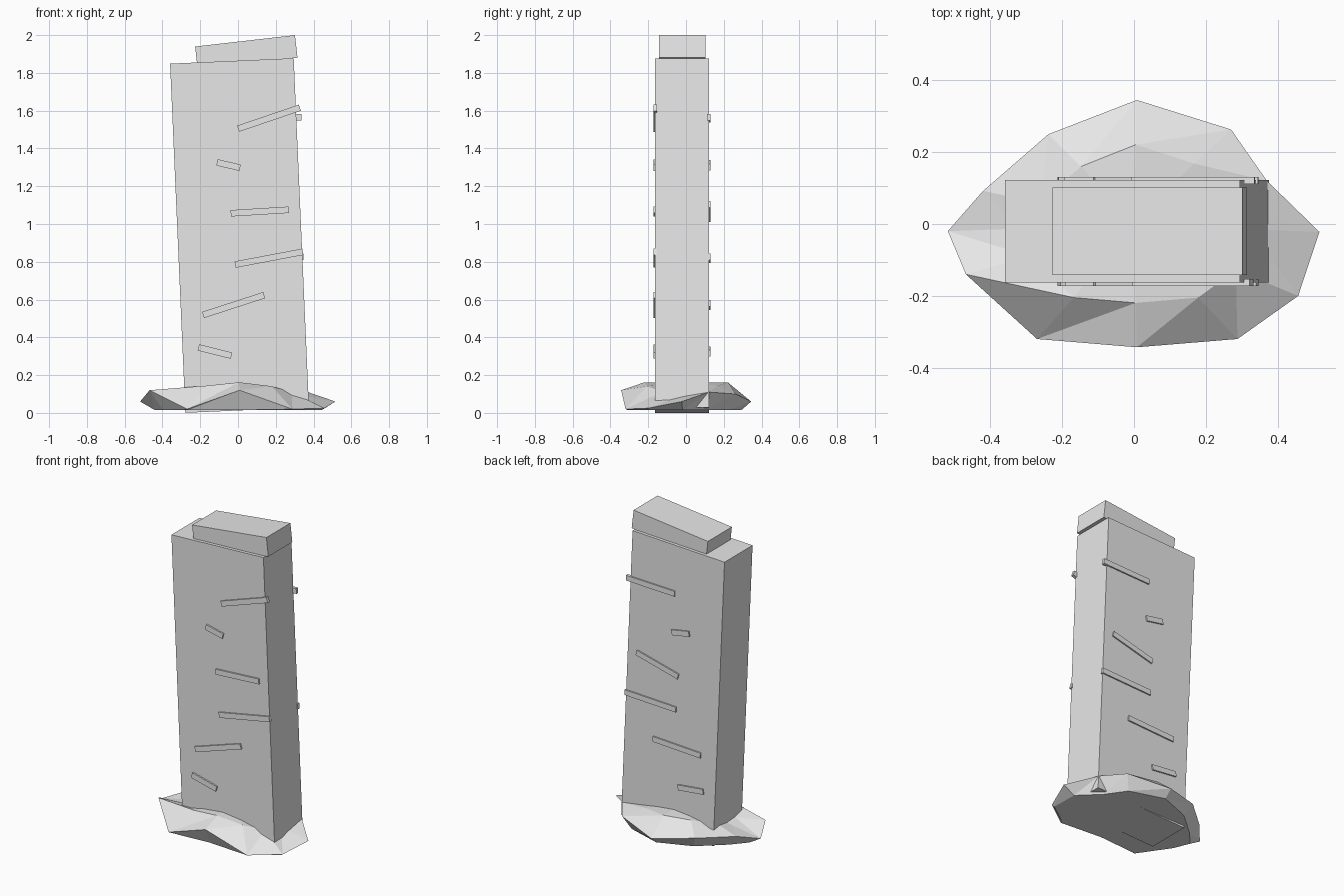
import bpy, bmesh
from math import radians
from mathutils import Matrix, Vector

cube = bpy.data.objects.get("Cube")
if cube:
    bpy.data.objects.remove(cube, do_unlink=True)

stone = bpy.data.materials.new("pale grey stone")
stone.use_nodes = True
stone.diffuse_color = (0.8, 0.8, 0.8, 1)
stone.node_tree.nodes["Principled BSDF"].inputs["Base Color"].default_value = stone.diffuse_color


def add_object(name, bm):
    bmesh.ops.recalc_face_normals(bm, faces=bm.faces)
    mesh = bpy.data.meshes.new(name)
    bm.to_mesh(mesh)
    bm.free()
    mesh.materials.append(stone)
    obj = bpy.data.objects.new(name, mesh)
    bpy.context.collection.objects.link(obj)
    return obj


def tilted_block(name, x, z, length, height, angle, front, back):
    """Box leaning in the XZ plane, spanning front to back in y."""
    bm = bmesh.new()
    place = (Matrix.Translation((x, (front + back) / 2, z))
             @ Matrix.Rotation(radians(-angle), 4, "Y")
             @ Matrix.Diagonal((length, back - front, height, 1)))
    bmesh.ops.create_cube(bm, size=1, matrix=place)
    return add_object(name, bm)


# Leaning slab and the crooked cap on it
FRONT, BACK = -0.163, 0.122
tilted_block("slab", 0.008, 0.939, 0.655, 1.85, 2.5, FRONT, BACK)
tilted_block("cap", 0.044, 1.91, 0.532, 0.12, 6.5, -0.142, 0.102)

# Raised strips: x, z, length, front angle, back angle
strips = [
    (-0.122, 0.325, 0.18, -14, -6),
    (-0.023, 0.571, 0.34, 18, 3),
    (0.164, 0.819, 0.365, 10.7, 2.5),
    (0.115, 1.066, 0.307, 3.5, 14.5),
    (-0.05, 1.312, 0.125, -13, -10),
    (0.164, 1.56, 0.345, 18.8, 2),
]
for i, (x, z, length, front_angle, back_angle) in enumerate(strips, 1):
    tilted_block(f"front_strip_{i}", x, z, length, 0.034, front_angle, FRONT - 0.01, FRONT + 0.01)
    tilted_block(f"back_strip_{i}", x, z, length, 0.034, back_angle, BACK - 0.01, BACK + 0.009)

# Faceted rock base: uneven rim, with a smaller crown and underside
rim_points = [
    (-0.468, -0.14, 0.12), (-0.27, -0.32, 0.02), (0.008, -0.343, 0.12),
    (0.288, -0.32, 0.02), (0.457, -0.2, 0.025), (0.516, -0.022, 0.06),
    (0.37, 0.12, 0.11), (0.27, 0.263, 0.1), (0.008, 0.345, 0.06),
    (-0.238, 0.25, 0.09), (-0.42, 0.092, 0.09), (-0.518, -0.02, 0.06),
]
bm = bmesh.new()
under, rim, crown = [], [], []
for x, y, z in rim_points:
    inset = 0.97 if z < 0.03 else 0.85
    under.append(bm.verts.new((x * inset, y * inset, 0.015)))
    rim.append(bm.verts.new((x, y, z)))
    crown.append(bm.verts.new((x * 0.62, y * 0.64, 0.162 - 0.4 * x * x * 0.62)))
count = len(rim_points)
for lower, upper in ((under, rim), (rim, crown)):
    for i in range(count):
        j = (i + 1) % count
        bm.faces.new((lower[i], lower[j], upper[j]))
        bm.faces.new((lower[i], upper[j], upper[i]))
peak = bm.verts.new(Vector((0, 0, 0.162)))
for i in range(count):
    bm.faces.new((crown[i], crown[(i + 1) % count], peak))
bm.faces.new(under)
add_object("rock_base", bm)
